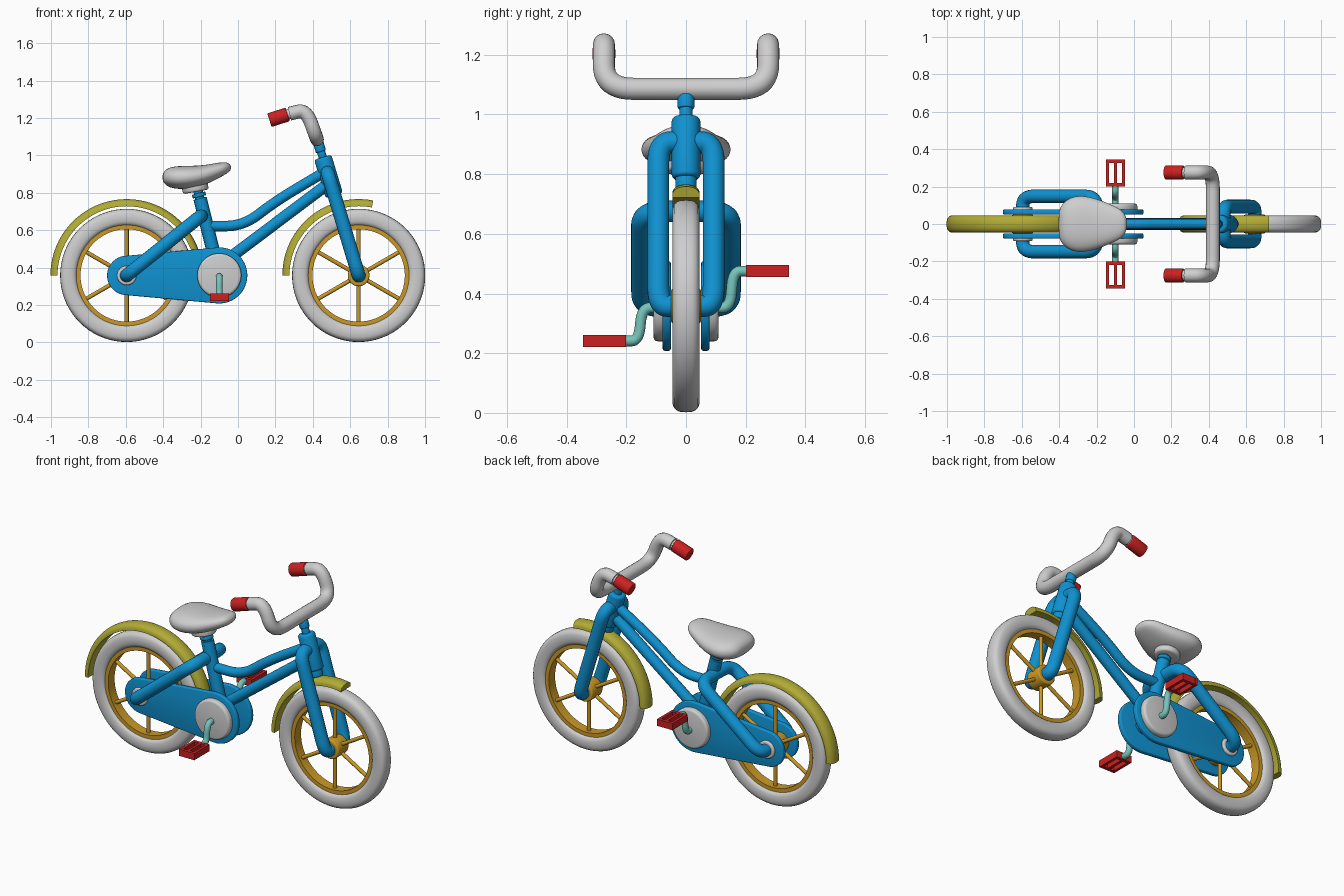
import bpy, bmesh
from math import sin, cos, pi, radians, acos
from mathutils import Vector

cube = bpy.data.objects.get("Cube")
if cube:
    bpy.data.objects.remove(cube)


def material(name, r, g, b):
    m = bpy.data.materials.new(name)
    m.use_nodes = True
    m.diffuse_color = (r, g, b, 1)
    m.node_tree.nodes["Principled BSDF"].inputs["Base Color"].default_value = (r, g, b, 1)
    return m


BLUE = material("blue paint", 0.005, 0.29, 0.64)
GREY = material("light grey", 0.62, 0.62, 0.62)
RED = material("red rubber", 0.6, 0.015, 0.015)
OLIVE = material("olive yellow", 0.44, 0.41, 0.035)
GOLD = material("gold", 0.6, 0.32, 0.02)
TEAL = material("pale teal", 0.18, 0.56, 0.5)


def finish(ob, mat, bevel=0):
    """Apply the bevel, turn into a mesh and shade."""
    if bevel:
        mod = ob.modifiers.new("soft edge", "BEVEL")
        mod.width, mod.segments, mod.limit_method = bevel, 3, "ANGLE"
    ob.data.materials.clear()
    ob.data.materials.append(mat)
    bpy.ops.object.select_all(action="DESELECT")
    ob.select_set(True)
    bpy.context.view_layer.objects.active = ob
    bpy.ops.object.convert(target="MESH")
    bpy.ops.object.shade_smooth_by_angle(angle=radians(40))
    return ob


def from_bmesh(name, bm, mat, bevel=0):
    bmesh.ops.recalc_face_normals(bm, faces=bm.faces)
    me = bpy.data.meshes.new(name)
    bm.to_mesh(me)
    bm.free()
    ob = bpy.data.objects.new(name, me)
    bpy.context.collection.objects.link(ob)
    return finish(ob, mat, bevel)


def rod(name, a, b, r, mat, bevel=0, sides=32):
    """Cylinder between two points."""
    a, b = Vector(a), Vector(b)
    bm = bmesh.new()
    bmesh.ops.create_cone(bm, cap_ends=True, segments=sides, radius1=r, radius2=r, depth=(b - a).length)
    turn = (b - a).to_track_quat("Z", "Y").to_matrix()
    for v in bm.verts:
        v.co = turn @ v.co + (a + b) / 2
    return from_bmesh(name, bm, mat, bevel)


def rounded(points, radius):
    """Replace each inner corner of a path with a smooth bend."""
    pts = [Vector(p) for p in points]
    out = [pts[0]]
    for p, q, s in zip(pts, pts[1:], pts[2:]):
        a = q + (p - q).normalized() * min(radius, (p - q).length * 0.49)
        b = q + (s - q).normalized() * min(radius, (s - q).length * 0.49)
        for i in range(11):
            t = i / 10
            out.append(a * (1 - t) ** 2 + q * 2 * t * (1 - t) + b * t * t)
    return out + [pts[-1]]


def tube(name, points, r, mat, radius=0.06):
    path = rounded(points, radius)
    cu = bpy.data.curves.new(name, "CURVE")
    cu.dimensions = "3D"
    cu.bevel_depth, cu.bevel_resolution, cu.use_fill_caps = r, 6, True
    sp = cu.splines.new("POLY")
    sp.points.add(len(path) - 1)
    for sp_point, p in zip(sp.points, path):
        sp_point.co = (*p, 1)
    ob = bpy.data.objects.new(name, cu)
    bpy.context.collection.objects.link(ob)
    return finish(ob, mat)


def sweep(name, profile, cx, mat, start=0, end=360, steps=72):
    """Sweep a closed (radius, y) profile around a wheel centre."""
    full = end - start == 360
    bm = bmesh.new()
    rings = []
    for i in range(steps if full else steps + 1):
        t = radians(start + (end - start) * i / steps)
        rings.append([bm.verts.new((cx + r * cos(t), y, WZ + r * sin(t))) for r, y in profile])
    for a, b in zip(rings, rings[1:] + rings[:1] if full else rings[1:]):
        for j in range(len(profile)):
            k = (j + 1) % len(profile)
            bm.faces.new((a[j], a[k], b[k], b[j]))
    if not full:
        bm.faces.new(rings[0])
        bm.faces.new(rings[-1])
    return from_bmesh(name, bm, mat)


def power(v, e):
    return abs(v) ** e * (1 if v > 0 else -1)


WZ, REAR, FRONT, CRANK = 0.358, -0.595, 0.645, -0.1
SIDES = (("right", -1), ("left", 1))

# Wheels
angles = [2 * pi * i / 20 for i in range(20)]
tyre = [(0.31 + 0.046 * power(cos(a), 0.7), 0.046 * power(sin(a), 0.7)) for a in angles]
rim = [(0.247, -0.03), (0.275, -0.03), (0.275, 0.03), (0.247, 0.03)]
for label, cx in (("rear", REAR), ("front", FRONT)):
    sweep(label + "_tyre", tyre, cx, GREY)
    sweep(label + "_rim", rim, cx, GOLD)
    rod(label + "_hub", (cx, -0.05, WZ), (cx, 0.05, WZ), 0.058, GOLD, 0.008)
    for i in range(6):
        t = radians(30 + 60 * i)
        rod(f"{label}_spoke_{i + 1}", (cx, 0, WZ), (cx + 0.26 * cos(t), 0, WZ + 0.26 * sin(t)), 0.011, GOLD, 0, 12)

# Mudguards: flat below, domed on top
dome = [(0.372 + 0.036 * sin(a) ** 0.7, 0.046 * cos(a)) for a in [pi * i / 12 for i in range(1, 12)]]
dome = [(0.37, 0.046)] + dome + [(0.37, -0.046)]
sweep("rear_mudguard", dome, REAR, OLIVE, 0, 180, 40)
sweep("front_mudguard", dome, FRONT, OLIVE, 79, 180, 28)

# Chain covers, crank discs and axle caps
lean = acos((0.105 - 0.15) / (CRANK - REAR))
outline = []
for cx, r, a, b in ((CRANK, 0.15, -lean, lean), (REAR, 0.105, lean, 2 * pi - lean)):
    for i in range(29):
        t = a + (b - a) * i / 28
        outline.append((cx + r * cos(t), WZ + r * sin(t)))
for label, s in SIDES:
    bm = bmesh.new()
    face = bm.faces.new([bm.verts.new((x, s * 0.051, z)) for x, z in outline])
    grown = bmesh.ops.extrude_face_region(bm, geom=[face])
    for v in grown["geom"]:
        if isinstance(v, bmesh.types.BMVert):
            v.co.y = s * 0.078
    from_bmesh(label + "_chain_cover", bm, BLUE, 0.006)
    rod(label + "_crank_disc", (CRANK, s * 0.06, WZ), (CRANK, s * 0.109, WZ), 0.118, GREY, 0.014, 48)
    rod(label + "_axle_cap", (REAR, s * 0.04, WZ), (REAR, s * 0.092, WZ), 0.052, GREY, 0.008)
rod("crank_axle", (CRANK, -0.07, WZ), (CRANK, 0.07, WZ), 0.045, BLUE)

# Seat stays and fork: bent tubes on both sides
for label, s in SIDES:
    tube(label + "_seat_stay", [(-0.195, 0, 0.675), (-0.2, s * 0.148, 0.675),
                                (REAR, s * 0.148, WZ), (REAR, s * 0.04, WZ)], 0.036, BLUE, 0.075)
    tube(label + "_fork_leg", [(0.479, 0, 0.907), (0.479, s * 0.093, 0.907),
                               (FRONT, s * 0.093, WZ), (FRONT, s * 0.03, WZ)], 0.037, BLUE, 0.07)


# Steering column along the fork line
def steer(z):
    return (FRONT - 0.304 * (z - WZ), 0, z)


rod("head_tube", steer(0.785), steer(0.99), 0.048, BLUE, 0.014)
rod("head_tube_foot", steer(0.75), steer(0.8), 0.036, BLUE, 0.006)
rod("stem", steer(0.97), steer(1.075), 0.022, BLUE)
rod("stem_collar", steer(1.02), steer(1.065), 0.028, BLUE, 0.005)

# Main frame
tube("seat_tube", [(CRANK, 0, WZ), (-0.203, 0, 0.77)], 0.036, BLUE)
tube("down_tube", [(CRANK, 0, 0.41), (0.485, 0, 0.85)], 0.031, BLUE)
tube("top_tube", [(-0.16, 0, 0.622), (0.03, 0, 0.622), (0.2, 0, 0.755), (0.47, 0, 0.915)], 0.028, BLUE, 0.15)
rod("seat_post", (-0.2, 0, 0.75), (-0.22, 0, 0.84), 0.025, BLUE)
rod("seat_collar", (-0.206, 0, 0.778), (-0.211, 0, 0.798), 0.037, BLUE, 0.005)

# Saddle: oval slices from back to nose
slices = [(-0.405, 0.07, 0.9, 0.865), (-0.385, 0.11, 0.93, 0.835), (-0.34, 0.146, 0.943, 0.82),
          (-0.28, 0.156, 0.945, 0.818), (-0.2, 0.138, 0.945, 0.832), (-0.13, 0.108, 0.957, 0.862),
          (-0.075, 0.084, 0.966, 0.893), (-0.048, 0.055, 0.96, 0.91), (-0.037, 0.02, 0.945, 0.925)]
bm = bmesh.new()
rings = []
for x, w, top, low in slices:
    rings.append([bm.verts.new((x, w * power(cos(a), 0.85),
                                (top + low) / 2 + (top - low) / 2 * power(sin(a), 0.85))) for a in angles])
for a, b in zip(rings, rings[1:]):
    for j in range(20):
        bm.faces.new((a[j], a[j - 1], b[j - 1], b[j]))
bm.faces.new(rings[0])
bm.faces.new(rings[-1])
saddle = from_bmesh("saddle", bm, GREY)
saddle.modifiers.new("smooth", "SUBSURF").levels = 1
finish(saddle, GREY)
rod("saddle_mount", (-0.225, 0, 0.805), (-0.235, 0, 0.86), 0.07, GREY, 0.012)

# Handlebar with grips
for label, s in SIDES:
    y = s * 0.275
    tube(label + "_handlebar", [(0.422, 0, 1.086), (0.422, y, 1.086), (0.365, y, 1.245), (0.275, y, 1.222)],
         0.037, GREY, 0.1)
    rod(label + "_grip_neck", (0.29, y, 1.226), (0.25, y, 1.214), 0.028, GREY)
    rod(label + "_grip", (0.265, y, 1.219), (0.168, y, 1.188), 0.038, RED, 0.005)

# Cranks and pedals, opposite each other
for label, s in SIDES:
    z = WZ + s * 0.117
    tube(label + "_crank", [(CRANK, s * 0.09, 0.352), (CRANK, s * 0.148, 0.352),
                            (CRANK, s * 0.158, z), (CRANK, s * 0.21, z)], 0.018, TEAL, 0.05)
    bm = bmesh.new()
    bars = [(dx, 0.273, 0.016, 0.145) for dx in (-0.043, 0, 0.043)]
    bars += [(0, yy, 0.102, 0.018) for yy in (0.21, 0.336)]
    for dx, yy, sx, sy in bars:
        for v in bmesh.ops.create_cube(bm, size=1)["verts"]:
            v.co = (CRANK + dx + v.co.x * sx, s * yy + v.co.y * sy, z + v.co.z * 0.04)
    from_bmesh(label + "_pedal", bm, RED)
